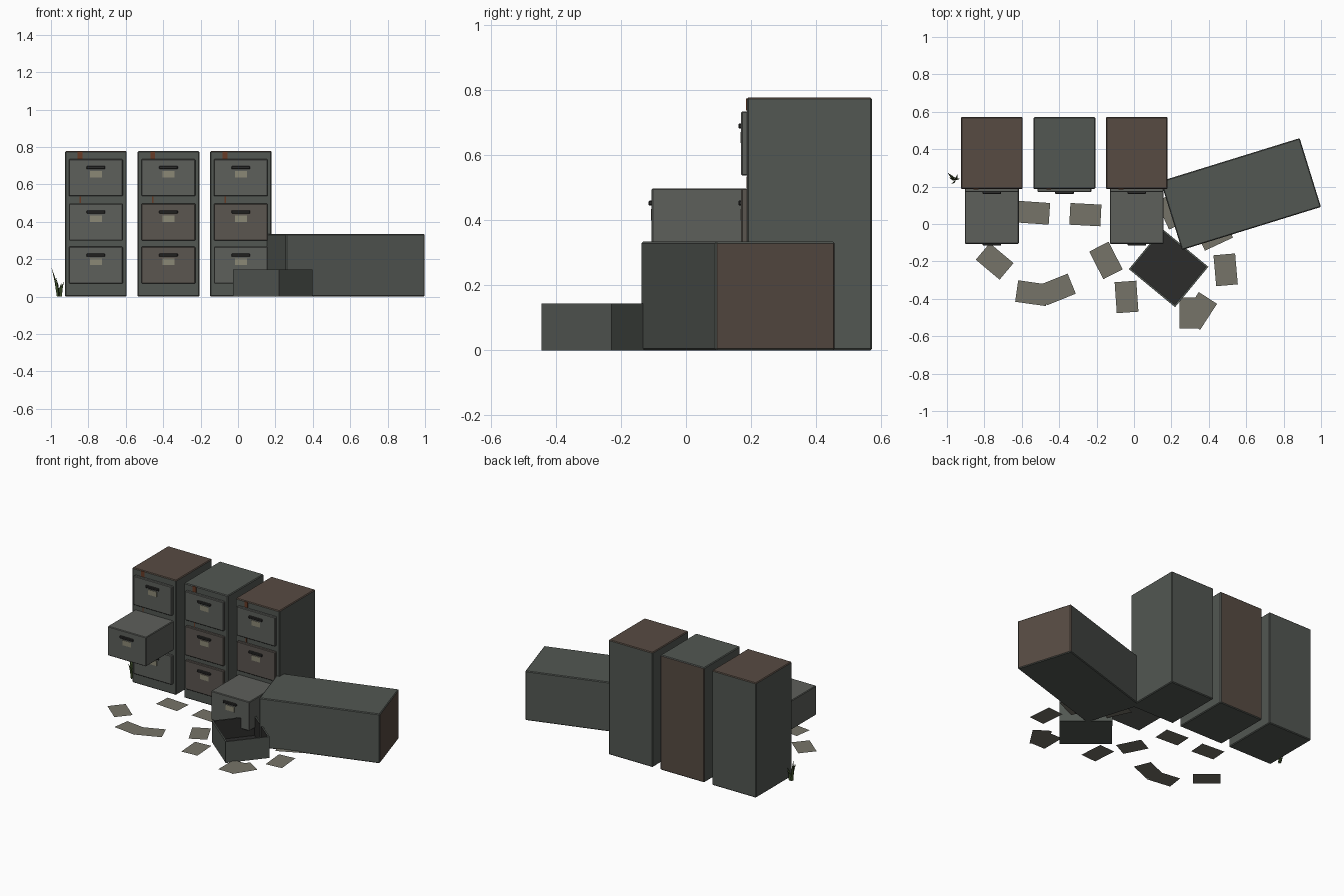
import bpy, bmesh, math, random
from mathutils import Matrix, Vector

if "Cube" in bpy.data.objects:
    bpy.data.objects.remove(bpy.data.objects["Cube"])

random.seed(4)


def mat(name, rgb):
    m = bpy.data.materials.new(name)
    m.diffuse_color = (*rgb, 1)
    m.use_nodes = True
    m.node_tree.nodes["Principled BSDF"].inputs["Base Color"].default_value = m.diffuse_color
    return m


STEEL = mat("steel", (0.085, 0.095, 0.085))
BROWN = mat("rusty_steel", (0.095, 0.07, 0.055))
FRONT = mat("drawer_steel", (0.11, 0.115, 0.105))
FRONT_B = mat("drawer_brown", (0.105, 0.092, 0.08))
DARK = mat("dark_metal", (0.025, 0.025, 0.024))
LABEL = mat("label_card", (0.26, 0.25, 0.18))
RUST = mat("rust", (0.14, 0.045, 0.02))
PAPER = mat("paper", (0.18, 0.175, 0.14))
GREEN = mat("grass_green", (0.05, 0.08, 0.025))


def finish(name, bm, mats, bevel=0):
    me = bpy.data.meshes.new(name)
    bm.to_mesh(me)
    bm.free()
    for m in mats:
        me.materials.append(m)
    ob = bpy.data.objects.new(name, me)
    bpy.context.collection.objects.link(ob)
    if bevel:
        b = ob.modifiers.new("bevel", "BEVEL")
        b.width, b.segments = bevel, 1
    return ob


def box(name, lo, hi, m, bevel=0, angle=0, accent=None, accent_dir=None):
    """Box between two corners, optionally turned about its centre, one face in an accent colour."""
    lo, hi = Vector(lo), Vector(hi)
    bm = bmesh.new()
    bmesh.ops.create_cube(bm, size=1)
    bmesh.ops.scale(bm, vec=hi - lo, verts=bm.verts)
    bm.normal_update()
    if accent:
        for f in bm.faces:
            if f.normal.dot(Vector(accent_dir)) > 0.9:
                f.material_index = 1
    ob = finish(name, bm, [m, accent] if accent else [m], bevel)
    ob.location = (lo + hi) / 2
    ob.rotation_euler.z = math.radians(angle)
    return ob


W, D, H = 0.33, 0.385, 0.778
FACE_Y = 0.187
DRAWERS = [(0.07, 0.267), (0.30, 0.498), (0.537, 0.735)]


def cabinet(tag, x, open_row, accent_dir, brown_rows):
    box(f"{tag}_body", (x - W / 2, FACE_Y, 0), (x + W / 2, FACE_Y + D, H), STEEL, 0.005,
        accent=BROWN, accent_dir=accent_dir)
    # rust streaks on the face
    box(f"{tag}_rust_top", (x - 0.097, FACE_Y - 0.002, 0.737), (x - 0.072, FACE_Y + 0.01, 0.775), RUST)
    box(f"{tag}_rust_streak", (x - 0.088, FACE_Y - 0.001, 0.5), (x - 0.08, FACE_Y + 0.01, 0.535), RUST)
    # drawers with handle and label card
    for row, (z0, z1) in enumerate(DRAWERS):
        y = -0.106 if row == open_row else 0.17
        n = f"{tag}_drawer_{row + 1}"
        box(n, (x - 0.144, y, z0), (x + 0.144, FACE_Y + 0.005, z1),
            FRONT_B if row in brown_rows else FRONT, 0.004)
        box(n + "_handle", (x - 0.05, y - 0.009, z1 - 0.053), (x + 0.05, y + 0.004, z1 - 0.037), DARK, 0.003)
        box(n + "_label", (x - 0.032, y - 0.002, z1 - 0.098), (x + 0.032, y + 0.004, z1 - 0.064), LABEL)


cabinet("left_cabinet", -0.76, 1, (0, 0, 1), [])
cabinet("middle_cabinet", -0.372, None, (0, 1, 0), [0, 1])
cabinet("right_cabinet", 0.015, 0, (0, 0, 1), [1])

# cabinet toppled onto its side
box("fallen_cabinet", (0.571 - H / 2, 0.16 - D / 2, 0), (0.571 + H / 2, 0.16 + D / 2, 0.334),
    STEEL, 0.005, angle=17.2, accent=BROWN, accent_dir=(1, 0, 0))

# loose open drawer: inset and pushed-in top
bm = bmesh.new()
bmesh.ops.create_cube(bm, size=1)
bmesh.ops.scale(bm, vec=(0.32, 0.28, 0.144), verts=bm.verts)
bm.normal_update()
top = next(f for f in bm.faces if f.normal.z > 0.9)
bmesh.ops.inset_region(bm, faces=[top], thickness=0.014)
r = bmesh.ops.extrude_discrete_faces(bm, faces=[top])
inner = r["faces"][0]
bmesh.ops.translate(bm, vec=(0, 0, -0.13), verts=inner.verts)
inner.material_index = 1
for e in inner.edges:
    for f in e.link_faces:
        f.material_index = 1
loose = finish("loose_drawer", bm, [STEEL, DARK])
loose.location = (0.185, -0.235, 0.072)
loose.rotation_euler.z = math.radians(-39.5)

# scattered sheets: x, y, angle of the long side
SHEETS = [(-0.535, 0.06, -4), (-0.26, 0.05, -3), (-0.745, -0.2, -40), (-0.545, -0.37, -8),
          (-0.41, -0.35, 22), (-0.15, -0.195, -63), (-0.04, -0.39, -86), (0.3, -0.475, 90),
          (0.35, -0.465, 57), (0.49, -0.245, -85), (0.43, -0.055, 25), (0.205, 0.07, -65)]
for i, (x, y, a) in enumerate(SHEETS):
    bm = bmesh.new()
    bmesh.ops.create_grid(bm, x_segments=1, y_segments=1, size=0.5)
    bmesh.ops.scale(bm, vec=(0.166, 0.116, 1), verts=bm.verts)
    p = finish(f"paper_{i + 1}", bm, [PAPER])
    p.location = (x, y, 0.003 + 0.0006 * i)
    p.rotation_euler.z = math.radians(a)

# grass tuft by the left cabinet: base x, base y, tip x, tip y, tip height
BLADES = [(-0.962, 0.24, -0.998, 0.275, 0.16), (-0.958, 0.235, -0.99, 0.25, 0.13),
          (-0.955, 0.23, -0.975, 0.215, 0.11), (-0.95, 0.24, -0.93, 0.24, 0.08),
          (-0.952, 0.235, -0.945, 0.265, 0.07)]
bm = bmesh.new()
for bx, by, tx, ty, h in BLADES:
    a = random.uniform(0, math.pi)
    side = Vector((math.cos(a), math.sin(a), 0)) * 0.009
    base, tip = Vector((bx, by, 0)), Vector((tx, ty, h))
    mid = base.lerp(tip, 0.4) + Vector((0, 0, 0.02))
    v = [bm.verts.new(c) for c in (base - side, base + side, mid + side * 0.7, mid - side * 0.7, tip)]
    bm.faces.new(v[:4])
    bm.faces.new((v[3], v[2], v[4]))
finish("grass_tuft", bm, [GREEN])
